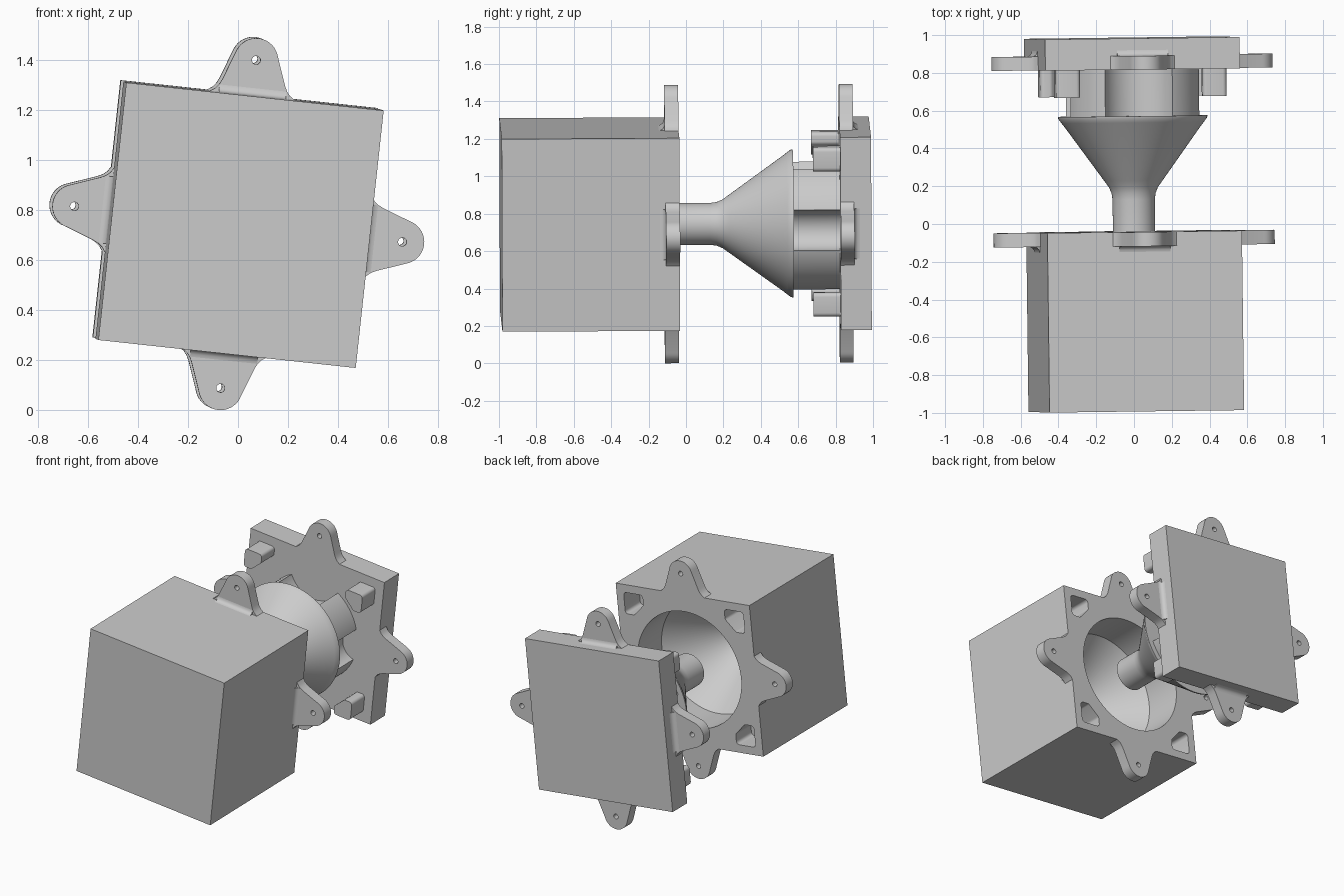
import bpy, bmesh, math
from mathutils import Matrix

if "Cube" in bpy.data.objects:
    bpy.data.objects.remove(bpy.data.objects["Cube"])

parts = []

def new_obj(name, bm):
    bmesh.ops.remove_doubles(bm, verts=bm.verts, dist=1e-5)
    bmesh.ops.recalc_face_normals(bm, faces=bm.faces)
    me = bpy.data.meshes.new(name)
    bm.to_mesh(me)
    bm.free()
    ob = bpy.data.objects.new(name, me)
    bpy.context.collection.objects.link(ob)
    parts.append(ob)
    return ob

def prism(name, pts, y0, y1, turn=0):
    """Extrude an (x, z) outline along y, turned about the main axis."""
    bm = bmesh.new()
    face = bm.faces.new([bm.verts.new((x, y0, z)) for x, z in pts])
    ext = bmesh.ops.extrude_face_region(bm, geom=[face])
    bmesh.ops.translate(bm, vec=(0, y1 - y0, 0),
                        verts=[v for v in ext['geom'] if isinstance(v, bmesh.types.BMVert)])
    bmesh.ops.rotate(bm, verts=bm.verts, matrix=Matrix.Rotation(turn, 3, 'Y'))
    return new_obj(name, bm)

def lathe(name, prof, steps=96):
    """Spin an (r, y) profile about the y axis."""
    bm = bmesh.new()
    vs = [bm.verts.new((r, y, 0)) for r, y in prof]
    es = [bm.edges.new(p) for p in zip(vs, vs[1:])]
    bmesh.ops.spin(bm, geom=vs + es, cent=(0, 0, 0), axis=(0, 1, 0),
                   angle=2 * math.pi, steps=steps)
    return new_obj(name, bm)

def arc(cx, cz, r, a0, a1, n):
    return [(cx + r * math.cos(math.radians(a0 + (a1 - a0) * i / n)),
             cz + r * math.sin(math.radians(a0 + (a1 - a0) * i / n))) for i in range(n + 1)]

def circle(cx, cz, r, n=32):
    return arc(cx, cz, r, 0, 360, n)[:-1]

def cut(ob, cutter):
    m = ob.modifiers.new("cut", 'BOOLEAN')
    m.operation, m.solver, m.object = 'DIFFERENCE', 'EXACT', cutter
    bpy.context.view_layer.objects.active = ob
    bpy.ops.object.modifier_apply(modifier=m.name)
    parts.remove(cutter)
    bpy.data.objects.remove(cutter)

def corner_outline(s, r=0.022):
    """Rounded square at a corner with its inner corner cut off."""
    c, h = 0.39, 0.068 * s
    a, b, k = c - h + r, c + h - r, 0.06 * s
    return (arc(b, b, r, 0, 90, 5) + arc(a, b, r, 90, 180, 5) +
            arc(a, a + k, r, 180, 225, 3) + arc(a + k, a, r, 225, 270, 3) +
            arc(b, a, r, 270, 360, 5))

H = 0.518
square = [(-H, -H), (H, -H), (H, H), (-H, H)]

# Lower half: cube with funnel cavity and corner pockets
body = prism("socket_block", square, -0.99, -0.04)
cut(body, lathe("cavity", [(0, -0.90), (0.115, -0.90), (0.115, -0.74), (0.125, -0.70),
                           (0.15, -0.66), (0.40, -0.31), (0.40, 0.0), (0, 0.0)]))
for i in range(4):
    cut(body, prism("pocket", corner_outline(1.08), -0.21, 0.0, i * math.pi / 2))

# Upper half: plate with corner pegs
prism("plug_plate", square, 0.82, 0.985)
for i in range(4):
    prism("corner_peg", corner_outline(0.95), 0.675, 0.83, i * math.pi / 2)

# Lobed core with a scoop on each side, the top one wider
core = prism("plug_core", circle(0, 0, 0.36, 96), 0.56, 0.83)
for i, (d, r) in enumerate([(0.40, 0.2), (0.36, 0.11), (0.36, 0.11), (0.36, 0.11)]):
    cut(core, prism("scoop", circle(0, d, r, 40), 0.5, 0.9, i * math.pi / 2))

# Funnel and stem
lathe("funnel_stem", [(0, -0.04), (0.112, -0.04), (0.112, 0.13), (0.117, 0.165), (0.13, 0.195),
                      (0.155, 0.23), (0.36, 0.515), (0.378, 0.538), (0.394, 0.56),
                      (0.396, 0.572), (0, 0.572)])

# Screw lugs on the middle of each side, with a fillet against the wall
tip = arc(0, 0.66, 0.088, 15, 165, 18)
lug_outline = ([(-0.18, 0.51), (0.18, 0.51), (0.165, 0.522), (0.15, 0.532), (0.137, 0.548),
                (0.127, 0.568)] + tip +
               [(-0.127, 0.568), (-0.137, 0.548), (-0.15, 0.532), (-0.165, 0.522)])

def lug(name, y_joint, y_outer, turn):
    ob = prism(name, lug_outline, y_joint, y_outer, turn)
    cut(ob, prism("hole", circle(0, 0.66, 0.017, 20), y_joint - 0.2, y_joint + 0.2, turn))
    s = 1 if y_outer > y_joint else -1
    f = 0.03
    prof = [(y_outer - s * 0.01, H - 0.004), (y_outer - s * 0.01, H + f), (y_outer, H + f)]
    prof += [(y_outer + s * f * (1 - math.cos(a)), H + f * (1 - math.sin(a)))
             for a in (math.radians(t) for t in (22, 45, 67, 90))]
    prof.append((y_outer + s * f, H - 0.004))
    bm = bmesh.new()
    ends = [[bm.verts.new((x, y, z)) for y, z in prof] for x in (-0.135, 0.135)]
    n = len(prof)
    for e in ends:
        bm.faces.new(e)
    for k in range(n):
        bm.faces.new((ends[0][k], ends[0][(k + 1) % n], ends[1][(k + 1) % n], ends[1][k]))
    bmesh.ops.rotate(bm, verts=bm.verts, matrix=Matrix.Rotation(turn, 3, 'Y'))
    new_obj(name + "_fillet", bm)

for i in range(4):
    lug("block_lug", -0.04, -0.115, i * math.pi / 2)
    lug("plate_lug", 0.82, 0.893, i * math.pi / 2)

# Slight tilt of the whole assembly, then shading
M = (Matrix.Translation((0, 0, 0.745)) @ Matrix.Rotation(math.radians(0.7), 4, 'Z') @
     Matrix.Rotation(math.radians(0.3), 4, 'X') @ Matrix.Rotation(math.radians(6.2), 4, 'Y'))
bpy.ops.object.select_all(action='DESELECT')
for ob in parts:
    ob.data.transform(M)
    ob.select_set(True)
bpy.context.view_layer.objects.active = parts[0]
bpy.ops.object.shade_smooth_by_angle(angle=math.radians(30))
